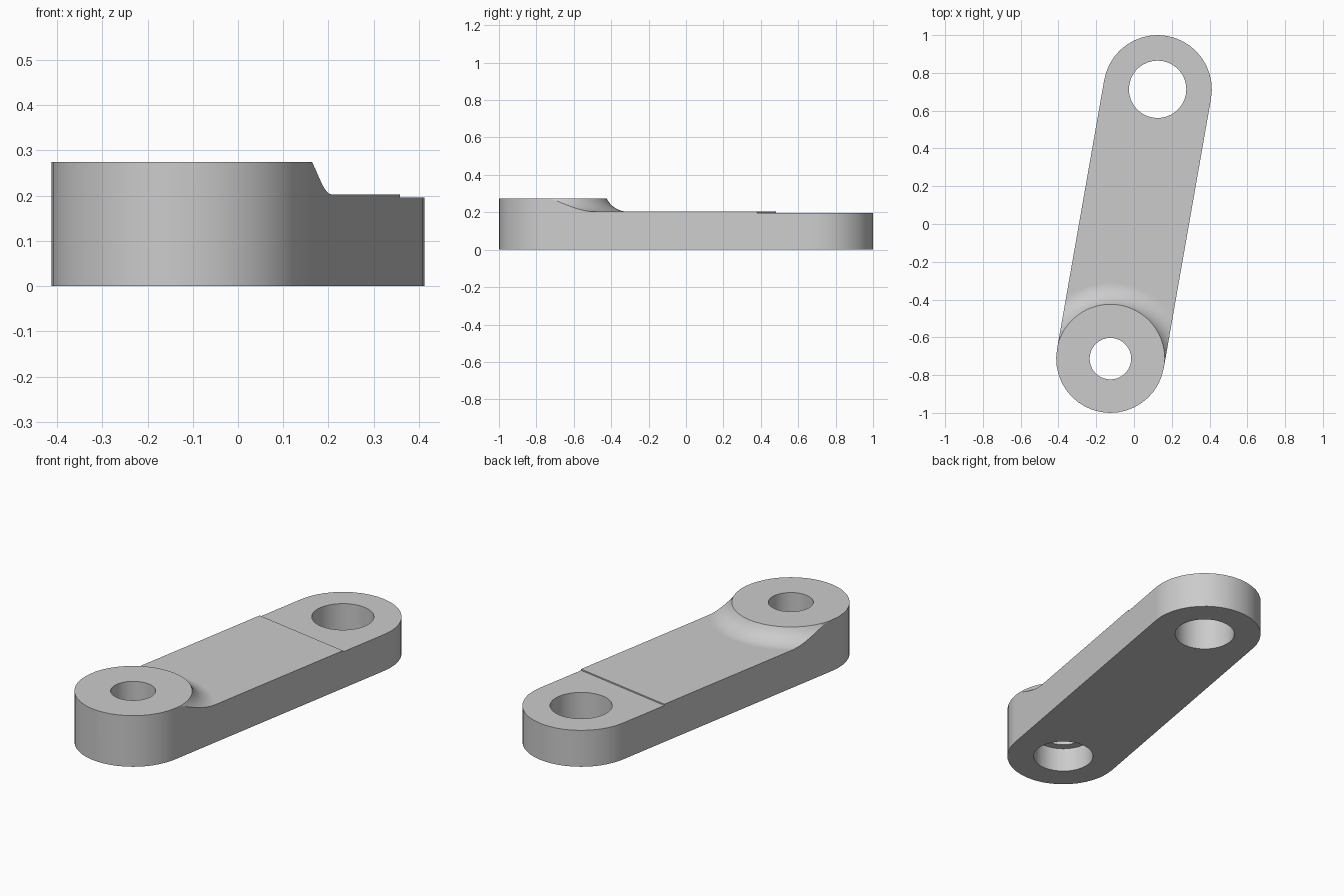
import bpy, bmesh, math
from mathutils import Matrix, Vector

cube = bpy.data.objects.get("Cube")
if cube:
    bpy.data.objects.remove(cube, do_unlink=True)

# Main dimensions, with the boss axis at the origin and the arm along +y
FRONT = Vector((-0.125, -0.713, 0))
LENGTH = 2 * FRONT.length
RADIUS = 0.287
ARM_TOP, PAD_TOP, BOSS_TOP = 0.203, 0.196, 0.275
FILLET = 0.128

steel = bpy.data.materials.new("light grey metal")
steel.use_nodes = True
grey = (0.6, 0.6, 0.6, 1)
steel.diffuse_color = grey
steel.node_tree.nodes["Principled BSDF"].inputs["Base Color"].default_value = grey


def make_object(name, bm):
    bmesh.ops.recalc_face_normals(bm, faces=bm.faces)
    mesh = bpy.data.meshes.new(name)
    bm.to_mesh(mesh)
    bm.free()
    mesh.materials.append(steel)
    obj = bpy.data.objects.new(name, mesh)
    bpy.context.collection.objects.link(obj)
    return obj


def prism(name, outline, bottom, top):
    bm = bmesh.new()
    face = bm.faces.new([bm.verts.new((x, y, bottom)) for x, y in outline])
    new = bmesh.ops.extrude_face_region(bm, geom=[face])["geom"]
    moved = [v for v in new if isinstance(v, bmesh.types.BMVert)]
    bmesh.ops.translate(bm, verts=moved, vec=(0, 0, top - bottom))
    return make_object(name, bm)


def arc(cy, radius, start, end, steps):
    angles = [math.radians(start + (end - start) * i / steps) for i in range(steps + 1)]
    return [(radius * math.cos(a), cy + radius * math.sin(a)) for a in angles]


def circle(cy, radius):
    return arc(cy, radius, 0, 360, 36)[:-1]


def lathe(name, profile, steps):
    bm = bmesh.new()
    verts = [bm.verts.new((r, 0, z)) for r, z in profile]
    edges = [bm.edges.new(pair) for pair in zip(verts, verts[1:])]
    bmesh.ops.spin(bm, geom=verts + edges, axis=(0, 0, 1), cent=(0, 0, 0),
                   angle=math.tau, steps=steps, use_merge=False)
    bmesh.ops.remove_doubles(bm, verts=bm.verts, dist=1e-5)
    return make_object(name, bm)


def combine(obj, other, operation):
    mod = obj.modifiers.new(operation, "BOOLEAN")
    mod.operation, mod.solver, mod.object = operation, "EXACT", other
    other.hide_render = True
    bpy.context.view_layer.objects.active = obj
    bpy.ops.object.modifier_apply(modifier=mod.name)
    bpy.data.objects.remove(other, do_unlink=True)


# Arm outline: two round ends joined by straight sides
outline = arc(LENGTH, RADIUS, 0, 180, 20) + arc(0, RADIUS, 180, 360, 20)
link = prism("link_arm", outline, 0, 0.5)

# Raised boss blending into the flat arm through a concave fillet
sweep = math.acos(1 - (BOSS_TOP - ARM_TOP) / FILLET)
foot = RADIUS + 0.001 + FILLET * math.sin(sweep)
profile = [(0, BOSS_TOP)]
for i in range(11):
    a = sweep * (1 - i / 10)
    profile.append((foot - FILLET * math.sin(a), ARM_TOP + FILLET * (1 - math.cos(a))))
profile += [(3, ARM_TOP), (3, -0.2), (0, -0.2)]
combine(link, lathe("top_form", profile, 72), "INTERSECT")

# Slightly lowered pad at the far end
step = LENGTH - RADIUS
pad = [(-1, step), (1, step), (1, step + 1), (-1, step + 1)]
combine(link, prism("pad_cutter", pad, PAD_TOP, 0.5), "DIFFERENCE")

# Far bore, boss bore and the counterbore underneath the boss
for cy, radius, top in [(LENGTH, 0.152, 0.6), (0, 0.11, 0.6), (0, 0.152, 0.132)]:
    combine(link, prism("bore_cutter", circle(cy, radius), -0.1, top), "DIFFERENCE")

# Merge flat areas, then turn and centre the part
bm = bmesh.new()
bm.from_mesh(link.data)
bmesh.ops.remove_doubles(bm, verts=bm.verts, dist=1e-5)
bmesh.ops.dissolve_limit(bm, angle_limit=math.radians(0.5), verts=bm.verts, edges=bm.edges)
turn = Matrix.Rotation(-math.atan2(FRONT.x, FRONT.y) + math.pi, 4, "Z")
bm.transform(Matrix.Translation(FRONT) @ turn)
bm.to_mesh(link.data)
bm.free()

# Smooth curved walls with crisp rims
bpy.ops.object.select_all(action="DESELECT")
link.select_set(True)
bpy.context.view_layer.objects.active = link
bpy.ops.object.shade_smooth_by_angle(angle=math.radians(30))
weighted = link.modifiers.new("even_shading", "WEIGHTED_NORMAL")
weighted.keep_sharp = True
